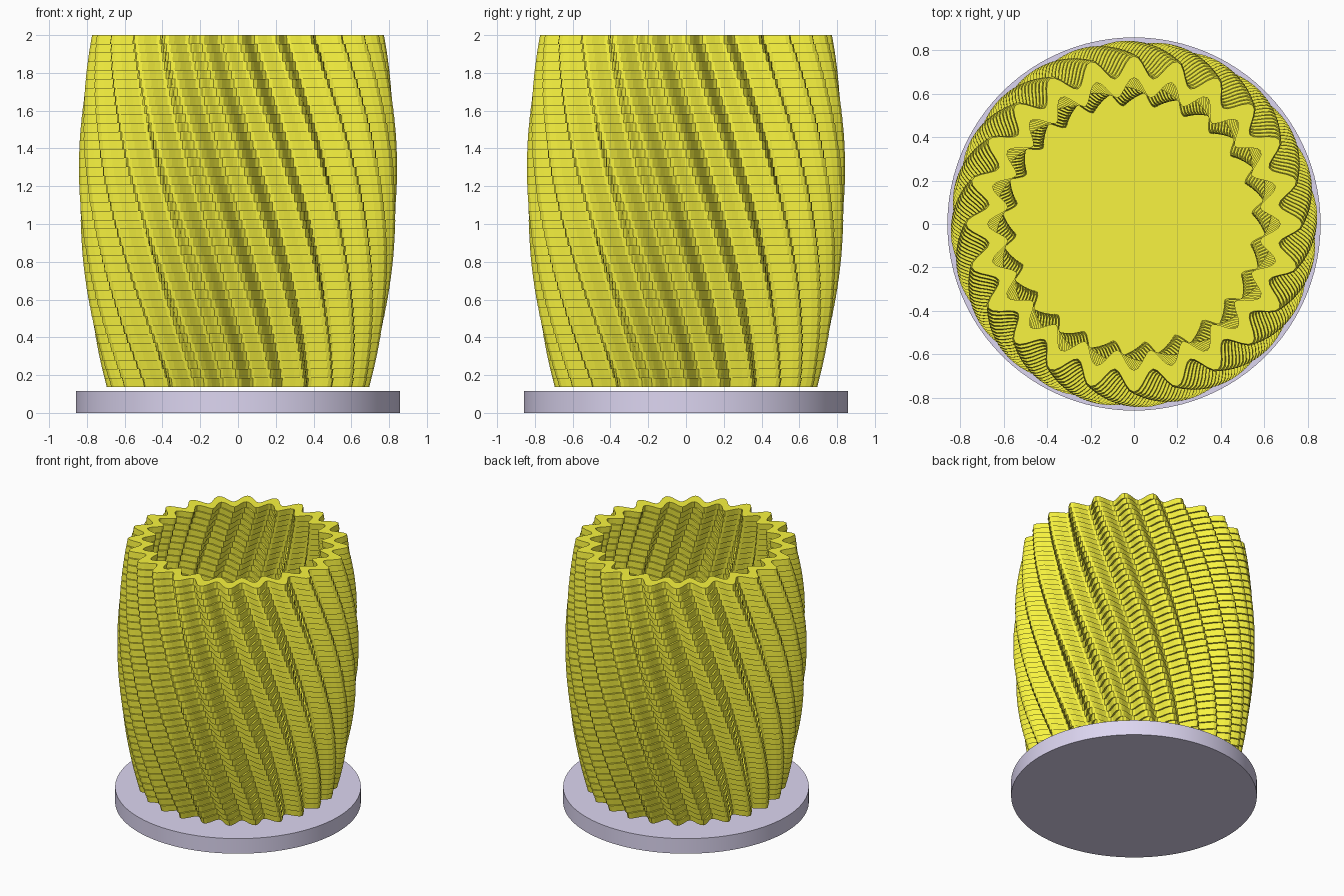
import bpy, bmesh
from math import cos, sin, pi, radians

if "Cube" in bpy.data.objects:
    bpy.data.objects.remove(bpy.data.objects["Cube"])

LOBES, PER_LOBE = 24, 10
N = LOBES * PER_LOBE
Z0, Z1, LAYERS = 0.138, 2.0, 40
TWIST = radians(45)
INNER = 0.87
FLOOR_LAYER = 2


def material(name, rgb):
    m = bpy.data.materials.new(name)
    m.diffuse_color = (*rgb, 1)
    m.use_nodes = True
    m.node_tree.nodes["Principled BSDF"].inputs["Base Color"].default_value = m.diffuse_color
    return m


def height(k):
    return Z0 + (Z1 - Z0) * k / LAYERS


def peak_radius(z):
    # barrel-shaped silhouette
    return 0.843 - 0.122 * (z - 1.24) ** 2


def ring(bm, z, turn, scale):
    # wavy cross-section with rounded ridges
    tip = peak_radius(z) * scale
    verts = []
    for i in range(N):
        a = 2 * pi * i / N
        r = tip * (1 - 0.065 * (1 - cos(LOBES * a)))
        verts.append(bm.verts.new((r * cos(a + turn), r * sin(a + turn), z)))
    return verts


def turn_at(layer):
    return TWIST * (1 - layer / (LAYERS - 1))


# Fluted vessel: stacked layers, each turned a little against the last
bm = bmesh.new()
rings = []
for k in range(LAYERS):
    for j in (k, k + 1):
        rings.append(ring(bm, height(j), turn_at(k), 1))
for k in reversed(range(FLOOR_LAYER, LAYERS)):
    for j in (k + 1, k):
        rings.append(ring(bm, height(j), turn_at(k), INNER))
for a, b in zip(rings, rings[1:]):
    for i in range(N):
        j = (i + 1) % N
        bm.faces.new((a[i], a[j], b[j], b[i]))


# Underside and inner floor
def cap(verts, up):
    c = bm.verts.new((0, 0, verts[0].co.z))
    for i in range(N):
        p, q = verts[i], verts[(i + 1) % N]
        bm.faces.new((c, p, q) if up else (c, q, p))


cap(rings[0], False)
cap(rings[-1], True)
mesh = bpy.data.meshes.new("fluted_vessel")
bm.to_mesh(mesh)
bm.free()
vessel = bpy.data.objects.new("fluted_vessel", mesh)
bpy.context.collection.objects.link(vessel)
mesh.materials.append(material("yellow", (0.94, 0.90, 0.05)))

# Round base plate
bpy.ops.mesh.primitive_cylinder_add(vertices=96, radius=0.858, depth=0.116,
                                    location=(0, 0, 0.058))
base = bpy.context.object
base.name = "base_plate"
base.data.materials.append(material("lilac", (0.72, 0.67, 0.88)))
bpy.ops.object.shade_smooth_by_angle()
